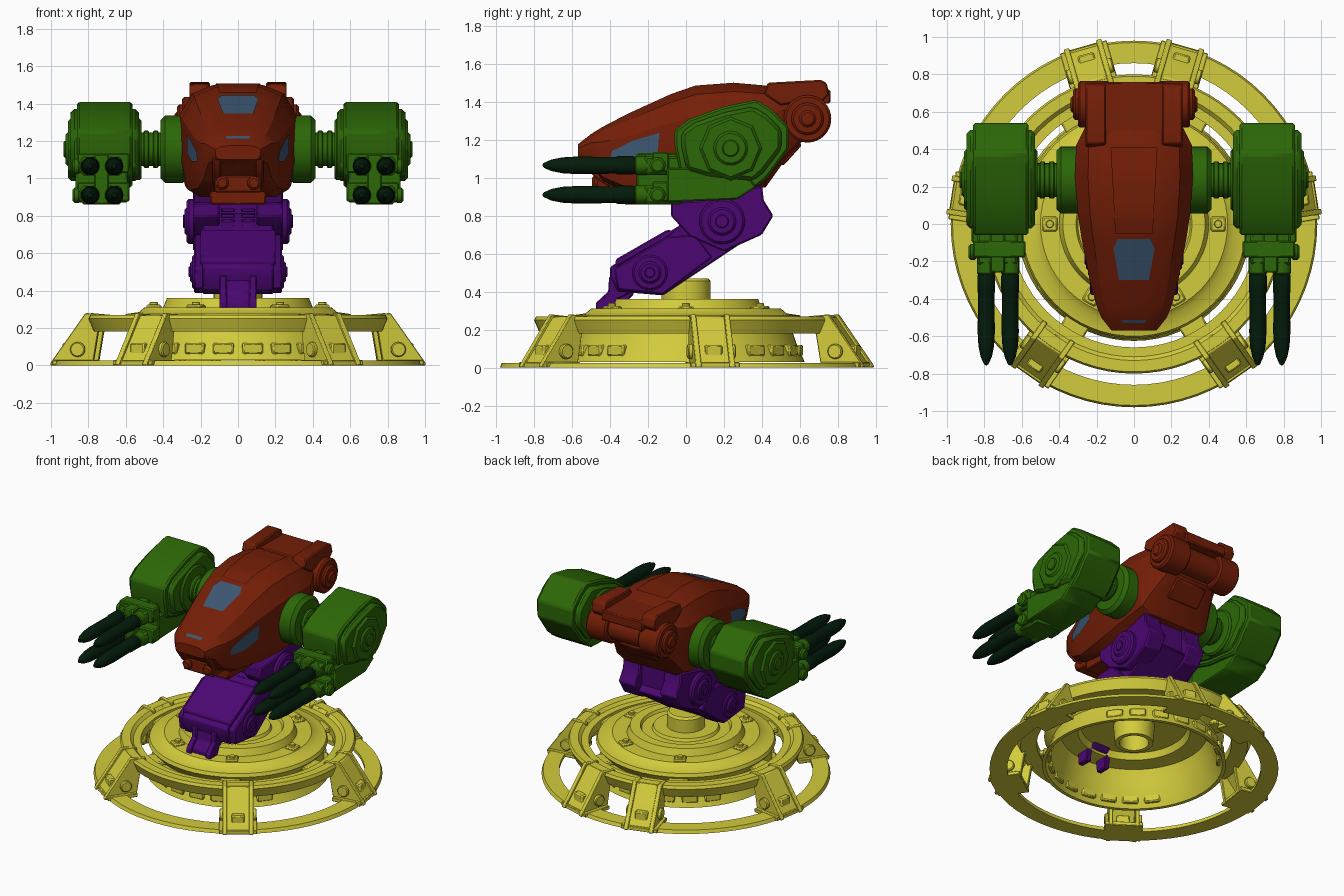
import bpy, bmesh, math
from mathutils import Matrix, Vector
from mathutils.bvhtree import BVHTree

if "Cube" in bpy.data.objects:
    bpy.data.objects.remove(bpy.data.objects["Cube"])


def material(name, *rgb):
    m = bpy.data.materials.new(name)
    m.use_nodes = True
    m.diffuse_color = (*rgb, 1)
    m.node_tree.nodes["Principled BSDF"].inputs["Base Color"].default_value = (*rgb, 1)
    return m


YELLOW = material("yellow paint", .65, .6, .045)
GREEN = material("green paint", .025, .135, .002)
DARK = material("dark green", .001, .011, .003)
RED = material("rust red", .175, .013, .002)
PURPLE = material("purple paint", .07, .002, .165)
GLASS = material("blue glass", .045, .095, .17)


def finish(name, bm, mat, mirror=False, bevel=0, angle=32):
    bmesh.ops.recalc_face_normals(bm, faces=bm.faces[:])
    mesh = bpy.data.meshes.new(name)
    bm.to_mesh(mesh)
    bm.free()
    mesh.materials.append(mat)
    mesh.shade_smooth()
    mesh.set_sharp_from_angle(angle=math.radians(angle))
    ob = bpy.data.objects.new(name, mesh)
    bpy.context.collection.objects.link(ob)
    if bevel:
        mod = ob.modifiers.new("bevel", "BEVEL")
        mod.width, mod.segments = bevel, 1
    if mirror:
        ob.modifiers.new("mirror", "MIRROR")


def prism(name, pts, x0, x1, mat, mirror=False, bevel=.008, matrix=None):
    """Extrude a (y, z) outline from x0 to x1."""
    bm = bmesh.new()
    face = bm.faces.new([bm.verts.new((x0, y, z)) for y, z in pts])
    out = bmesh.ops.extrude_face_region(bm, geom=[face])["geom"]
    bmesh.ops.translate(bm, vec=(x1 - x0, 0, 0),
                        verts=[v for v in out if isinstance(v, bmesh.types.BMVert)])
    if matrix:
        bm.transform(matrix)
    finish(name, bm, mat, mirror, bevel)


def box(name, x, y, z, mat, mirror=False, bevel=.008, matrix=None):
    pts = [(y[0], z[0]), (y[1], z[0]), (y[1], z[1]), (y[0], z[1])]
    prism(name, pts, x[0], x[1], mat, mirror, bevel, matrix)


def lathe(name, profile, mat, loc=(0, 0, 0), axis="Z", segs=32, mirror=False, matrix=None):
    """Spin a (radius, height) profile around an axis."""
    bm = bmesh.new()
    vs = [bm.verts.new((r, 0, h)) for r, h in profile]
    es = [bm.edges.new(p) for p in zip(vs, vs[1:])]
    bmesh.ops.spin(bm, geom=vs + es, cent=(0, 0, 0), axis=(0, 0, 1),
                   angle=math.tau, steps=segs)
    bmesh.ops.remove_doubles(bm, verts=bm.verts[:], dist=.0003)
    turn = {"X": Matrix.Rotation(math.pi / 2, 4, "Y"),
            "Y": Matrix.Rotation(math.pi / 2, 4, "X"), "Z": Matrix()}[axis]
    bm.transform(Matrix.Translation(loc) @ turn)
    if matrix:
        bm.transform(matrix)
    finish(name, bm, mat, mirror)


def drum(name, r, h0, h1, mat, loc, axis="X", segs=32, mirror=True, c=.012, matrix=None):
    lathe(name, [(0, h0), (r - c, h0), (r, h0 + c), (r, h1 - c), (r - c, h1), (0, h1)],
          mat, loc, axis, segs, mirror, matrix)


def around(degrees):
    return Matrix.Rotation(math.radians(degrees - 90), 4, "Z")


# Base: ground ring, raised ring, stepped turntable shell with skirt
lathe("ground_ring", [(.86, 0), (.98, 0), (.97, .025), (.86, .025), (.86, 0)], YELLOW, segs=72)
lathe("raised_ring", [(.66, .19), (.77, .18), (.80, .25), (.79, .27), (.73, .27),
                      (.71, .25), (.66, .25), (.66, .19)], YELLOW, segs=72)
lathe("turntable", [(0, .47), (.115, .47), (.13, .455), (.13, .36), (.22, .36), (.23, .34),
                    (.3, .34), (.31, .36), (.38, .36), (.4, .31), (.5, .31), (.53, .285),
                    (.6, .275), (.61, .25), (.56, .19), (.58, .13), (.625, .03), (.6, .03),
                    (.55, .13), (.53, .2), (.5, .28), (.38, .285), (.36, .33), (.14, .33),
                    (.13, .2), (.1, .2), (.1, .4), (0, .4)], YELLOW, segs=64)
for side in (-90, 90):
    for a in (7.5, 22.5, 37.5, 52.5):
        box("skirt_vent", (-.055, .055), (.56, .615), (.06, .12), YELLOW, True,
            matrix=around(side + a))
for a in (0, 60, -60):
    spin = around(a)
    box("deck_clamp", (-.04, .04), (.41, .49), (.30, .325), YELLOW, True, matrix=spin)
    drum("clamp_stud", .022, .32, .34, YELLOW, (0, .45, 0), "Z", 12, c=.004, matrix=spin)
    box("ring_bridge", (-.07, .07), (.55, .68), (.2, .235), YELLOW, True, matrix=spin)

# Base struts
FACE = [(.72, .265), (.8, .268), (.97, .03), (.99, 0), (.93, 0), (.76, .22), (.72, .22)]
GUSSET = [(.7, .27), (.81, .28), (1, .012), (1, 0), (.77, 0), (.74, .18), (.7, .2)]
for a in (74, 9, -55):
    spin = around(a)
    prism("strut_face", FACE, -.08, .08, YELLOW, True, .004, spin)
    box("strut_foot", (-.13, .13), (.77, .985), (0, .028), YELLOW, True, .004, spin)
    box("strut_lug", (-.045, .045), (.84, .945), (.03, .12), YELLOW, True, .008, spin)
    for s in (-1, 1):
        prism("strut_gusset", GUSSET, s * .075, s * .105, YELLOW, True, .004, spin)
        drum("strut_bolt", .04, -.015, .015, YELLOW, (s * .112, .85, .085), segs=16,
             c=.006, matrix=spin)

# Leg
THIGH = [(-.4, .48), (-.4, .53), (-.08, .72), (.05, .8), (.3, .86), (.42, .74),
         (.15, .56), (-.12, .38), (-.36, .4)]
SHIN = [(-.36, .41), (-.38, .52), (-.1, .69), (.05, .7), (.14, .58), (-.12, .385)]
HIP = [(-.08, .8), (-.08, .87), (.08, .88), (.4, .96), (.41, .88), (.46, .8), (.4, .7),
       (.2, .61), (.02, .69)]
prism("thigh_core", THIGH, -.19, .19, PURPLE)
prism("shin_plate", SHIN, .18, .235, PURPLE, True)
prism("hip_block", HIP, .1, .24, PURPLE, True)
box("hip_core", (-.12, .12), (.1, .38), (.74, .95), PURPLE)
prism("shin_cover", [(-.37, .53), (-.1, .68), (-.06, .72), (-.1, .725), (-.37, .57)],
      -.2, .2, PURPLE)
for i in range(5):
    box("piston_rib", (.02, .09), (-.04 + i * .035, .2), (.73 + i * .03, .75 + i * .03),
        PURPLE, True, .004)
for joint, y, z, r, x in (("hip", .19, .77, .12, .275), ("ankle", -.19, .5, .095, .245)):
    drum(joint + "_disc", r, .16, x, PURPLE, (0, y, z))
    drum(joint + "_ring", r * .62, x - .02, x + .012, PURPLE, (0, y, z))
    drum(joint + "_pin", r * .3, x, x + .02, PURPLE, (0, y, z), segs=12, c=.005)
FOOT = [(-.47, .2), (-.475, .34), (-.41, .4), (-.405, .48), (-.26, .5), (-.28, .4),
        (-.36, .36), (-.38, .2)]
prism("foot_tab", FOOT, .06, .1, PURPLE, True, .006)
prism("foot_bridge", [(-.45, .3), (-.45, .34), (-.4, .39), (-.39, .46), (-.25, .46),
                      (-.28, .38), (-.36, .3)], -.07, .07, PURPLE)

# Hull: loft of y, half width, top, bottom
STATIONS = [(-.57, .12, 1.175, 1.1), (-.5, .175, 1.23, 1.07), (-.44, .2, 1.267, .985),
            (-.31, .235, 1.335, .92), (-.08, .28, 1.44, .9), (.05, .3, 1.485, .9),
            (.25, .315, 1.5, .92), (.42, .31, 1.485, .95), (.52, .26, 1.46, 1.09),
            (.62, .22, 1.42, 1.2)]
HALF = [(.42, 1), (.78, .92), (1, .72), (1, .32), (.9, .07), (.68, 0)]
SECTION = HALF + [(-u, v) for u, v in reversed(HALF)]
bm = bmesh.new()
rings = [[bm.verts.new((u * w, y, b + v * (t - b))) for u, v in SECTION]
         for y, w, t, b in STATIONS]
for a, b in zip(rings, rings[1:]):
    for i in range(len(SECTION)):
        j = (i + 1) % len(SECTION)
        bm.faces.new((a[i], a[j], b[j], b[i]))
bm.faces.new(rings[0])
bm.faces.new(rings[-1])
bmesh.ops.recalc_face_normals(bm, faces=bm.faces[:])
hull_tree = BVHTree.FromBMesh(bm)
finish("hull", bm, RED, angle=28)


def along(line, t):
    s = t * (len(line) - 1)
    i = min(int(s), len(line) - 2)
    return Vector(line[i]).lerp(Vector(line[i + 1]), s - i)


def decal(name, a, b, ray, mat, mirror=False, lift=.006, n=12):
    """Lay a thin sheet, spanned by two lines, onto the hull."""
    ray, grid = Vector(ray), []
    bm = bmesh.new()
    for i in range(n + 1):
        row = []
        for j in range(7):
            p = along(a, i / n).lerp(along(b, i / n), j / 6)
            hit = hull_tree.ray_cast(p - ray * 3, ray)[0] or p
            row.append(bm.verts.new(hit - ray * lift))
        grid.append(row)
    for r, s in zip(grid, grid[1:]):
        for k in range(6):
            bm.faces.new((r[k], r[k + 1], s[k + 1], s[k]))
    finish(name, bm, mat, mirror)


decal("canopy_window", [(-.08, -.3, 0), (-.11, -.13, 0), (-.085, -.08, 0)],
      [(.08, -.3, 0), (.11, -.13, 0), (.085, -.08, 0)], (0, 0, -1), GLASS)
decal("nose_slit", [(-.06, -.53, 0), (.06, -.53, 0)], [(-.065, -.512, 0), (.065, -.512, 0)],
      (0, 0, -1), GLASS)
decal("side_window", [(0, -.4, 1.09), (0, -.28, 1.09), (0, -.15, 1.13)],
      [(0, -.39, 1.14), (0, -.28, 1.195), (0, -.14, 1.235)], (-1, 0, 0), GLASS, True)
decal("spine_panel", [(-.1, -.05, 0), (-.125, .41, 0)], [(.1, -.05, 0), (.125, .41, 0)],
      (0, 0, -1), RED, lift=.009)

# Hull details: mouth, neck, rear drum and brackets
box("neck", (-.15, .15), (-.33, .3), (.86, .96), RED)
box("chin", (-.125, .125), (-.47, -.33), (.925, 1.015), RED)
prism("mouth_cheek", [(-.56, 1.12), (-.55, 1.09), (-.48, 1), (-.4, .95), (-.4, 1.12)],
      .09, .135, RED, True)
drum("chin_nozzle", .036, .36, .495, RED, (.085, 0, .975), "Y", 16)
drum("rear_drum", .095, -.3, .3, RED, (0, .64, 1.31), mirror=False)
drum("rear_collar", .125, .13, .3, RED, (0, .64, 1.31))
drum("rear_cap", .085, .28, .325, RED, (0, .64, 1.31))
drum("rear_hub", .045, .3, .34, RED, (0, .64, 1.31), segs=12)
prism("rear_bracket", [(.41, 1.44), (.43, 1.5), (.71, 1.515), (.74, 1.5), (.755, 1.44),
                       (.7, 1.38), (.6, 1.4), (.5, 1.38)], .15, .26, RED, True)
box("rear_bridge", (-.17, .17), (.4, .76), (1.39, 1.465), RED)
prism("rear_hatch", [(.51, 1.06), (.61, 1.17), (.59, 1.2), (.49, 1.1)], -.13, .13, RED)

# Arms
SHOULDER = (0, .235, 1.155)
drum("shoulder_disc", .18, .27, .415, GREEN, SHOULDER, c=.025)
drum("arm_shaft", .09, .4, .56, GREEN, SHOULDER)
for i in range(2):
    drum("shaft_rib", .1, .425 + i * .05, .455 + i * .05, GREEN, SHOULDER, c=.006)
drum("arm_collar", .165, .515, .57, GREEN, SHOULDER)
POD = [(-.06, 1.17), (-.06, 1.25), (.02, 1.31), (.2, 1.375), (.37, 1.41), (.45, 1.36),
       (.54, 1.27), (.54, 1.15), (.43, 1), (.37, .95), (.1, .98), (-.03, 1.02)]
POD_SIDE = [(.235 + (y - .235) * .88, 1.17 + (z - 1.17) * .85) for y, z in POD]
prism("pod", POD, .565, .86, GREEN, True, .012)
prism("pod_side", POD_SIDE, .53, .895, GREEN, True, .02)
drum("pod_plate_disc", .17, .84, .91, GREEN, SHOULDER, segs=8, c=.02)
drum("pod_hub", .09, .88, .922, GREEN, SHOULDER, segs=24)
drum("pod_pin", .045, .9, .932, GREEN, SHOULDER, segs=16, c=.006)
prism("pod_keel", [(-.1, .87), (.27, .885), (.37, .95), (.3, 1.05), (-.1, 1.05)],
      .59, .87, GREEN, True)

# Launchers and missiles
box("launcher_spine", (.69, .77), (-.26, -.02), (.86, 1.13), GREEN, True)
for z in (1.065, .91):
    box("launcher_block", (.62, .84), (-.22, -.02), (z - .05, z + .05), GREEN, True, .015)
    box("launcher_clamp", (.58, .86), (-.18, -.09), (z - .035, z + .07), GREEN, True)
    drum("launcher_knob", .042, .84, .885, GREEN, (0, -.15, z), segs=16)
    for x in (.662, .79):
        drum("launcher_cup", .05, .17, .275, GREEN, (x, 0, z), "Y", 16)
        lathe("missile", [(0, .25), (.038, .25), (.048, .28), (.048, .36), (.044, .37),
                          (.046, .58), (.042, .65), (.03, .71), (.012, .75), (0, .757)],
              DARK, (x, 0, z), "Y", 16, True)
